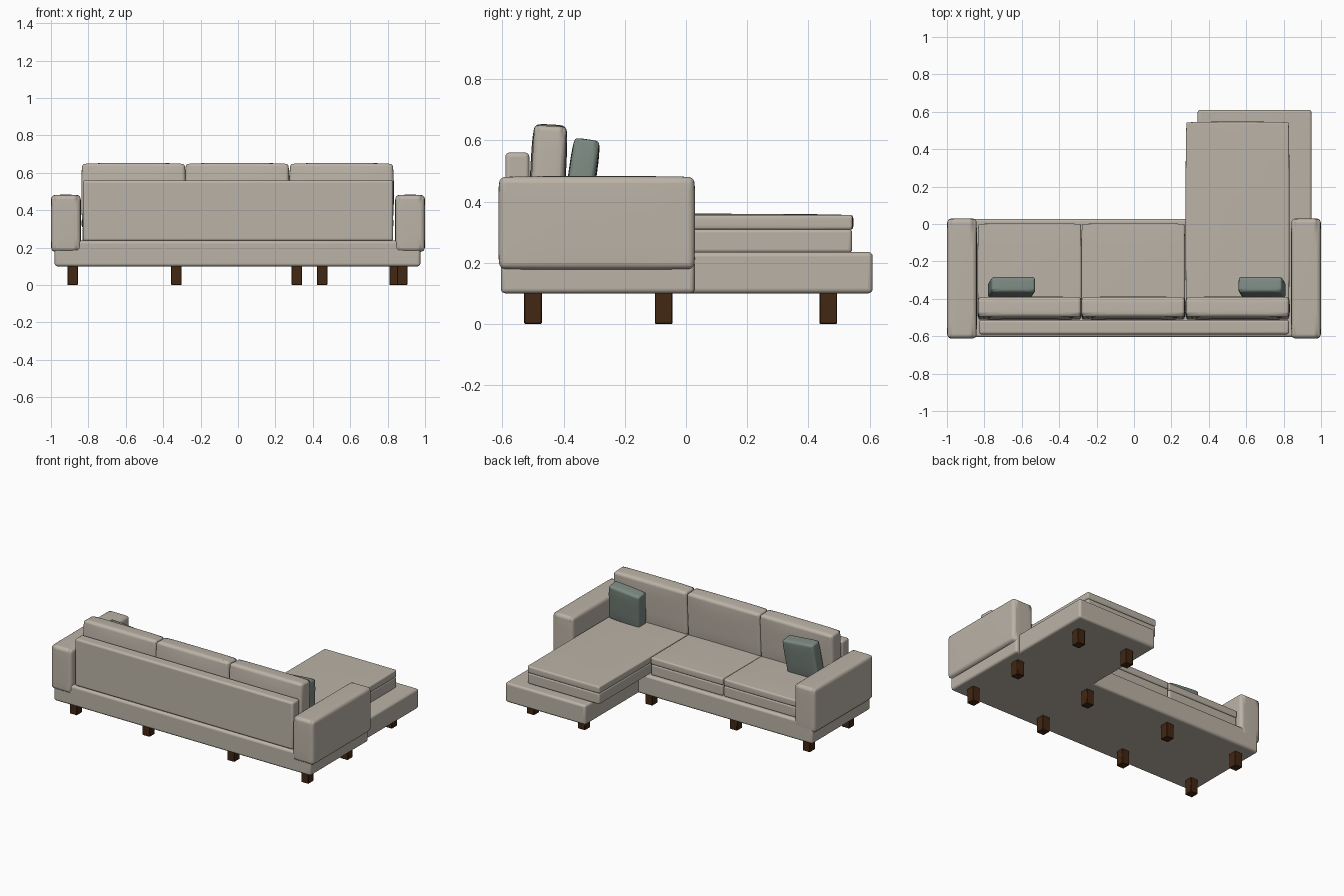
import bpy, bmesh, math
from mathutils import Matrix, Vector

default = bpy.data.objects.get("Cube")
if default:
    bpy.data.objects.remove(default, do_unlink=True)


def material(name, rgb):
    m = bpy.data.materials.new(name)
    m.use_nodes = True
    m.diffuse_color = (*rgb, 1)
    bsdf = m.node_tree.nodes["Principled BSDF"]
    bsdf.inputs["Base Color"].default_value = (*rgb, 1)
    bsdf.inputs["Roughness"].default_value = 0.8
    return m


FABRIC = material("beige fabric", (0.50, 0.45, 0.385))
PILLOW = material("sage fabric", (0.20, 0.25, 0.22))
WOOD = material("dark wood", (0.055, 0.02, 0.006))


def block(name, x, y, z, mat, radius, puff=0, rot=(0, 0, 0), segments=4):
    """Rounded box from (min, max) ranges; puff crowns every face outward."""
    size = Vector((x[1] - x[0], y[1] - y[0], z[1] - z[0]))
    bm = bmesh.new()
    bmesh.ops.create_cube(bm, size=1)
    if puff:
        bmesh.ops.subdivide_edges(bm, edges=bm.edges[:], cuts=7, use_grid_fill=True)
        for v in bm.verts:
            base = v.co.copy()
            for i in range(3):
                if abs(base[i]) > 0.499:
                    a, b = [2 * base[j] for j in range(3) if j != i]
                    crown = puff * (1 - a ** 4) * (1 - b ** 4)
                    v.co[i] += math.copysign(crown / size[i], base[i])
    bmesh.ops.scale(bm, vec=size, verts=bm.verts)
    mesh = bpy.data.meshes.new(name)
    bm.to_mesh(mesh)
    bm.free()
    mesh.materials.append(mat)
    ob = bpy.data.objects.new(name, mesh)
    bpy.context.collection.objects.link(ob)
    ob.location = [(r[0] + r[1]) / 2 for r in (x, y, z)]
    ob.rotation_euler = [math.radians(a) for a in rot]
    bev = ob.modifiers.new("Rounding", "BEVEL")
    bev.width = radius
    bev.segments = segments
    bev.limit_method = "ANGLE"
    bev.angle_limit = math.radians(50)
    bpy.ops.object.select_all(action="DESELECT")
    ob.select_set(True)
    bpy.context.view_layer.objects.active = ob
    bpy.ops.object.shade_smooth_by_angle(angle=math.radians(40))
    return ob


# Platform base, in an L shape
block("main_base", (-0.98, 0.975), (-0.605, 0.028), (0.1, 0.237), FABRIC, 0.015)
block("chaise_base", (0.34, 0.95), (-0.55, 0.61), (0.1, 0.235), FABRIC, 0.015)

# Arms and backrest
for side, s in (("left", 1), ("right", -1)):
    xs = sorted((s * 0.842, s * 0.998))
    block(side + "_arm", xs, (-0.61, 0.027), (0.18, 0.48), FABRIC, 0.022, puff=0.003)
block("backrest", (-0.83, 0.83), (-0.59, -0.512), (0.235, 0.56), FABRIC, 0.014)

# Seat cushions in two layers, with a seam between, and back cushions
for name, x0, front in (("right", -0.832, 0), ("middle", -0.278, 0), ("left", 0.28, 0.543)):
    xs = (x0, x0 + 0.547)
    block(name + "_seat_lower", xs, (-0.51, front), (0.232, 0.31), FABRIC, 0.012)
    block(name + "_seat_upper", xs, (-0.51, front), (0.308, 0.356), FABRIC, 0.016, puff=0.004)
    block(name + "_back_cushion", xs, (-0.503, -0.398), (0.345, 0.646), FABRIC, 0.028,
          puff=0.006, rot=(-3, 0, 0))

# Loose pillows
for name, x, s in (("right", -0.655, 1), ("left", 0.685, -1)):
    block(name + "_pillow", (x - 0.115, x + 0.115), (-0.381, -0.299), (0.355, 0.594),
          PILLOW, 0.026, puff=0.005, rot=(-8, 5 * s, 0))

# Legs
spots = [(x, y) for y in (-0.5, -0.073) for x in (-0.884, -0.33, 0.315, 0.878)]
spots += [(0.45, 0.465), (0.838, 0.465)]
for i, (x, y) in enumerate(spots):
    block(f"leg_{i + 1}", (x - 0.028, x + 0.028), (y - 0.029, y + 0.029), (0, 0.11),
          WOOD, 0.003, segments=1)
